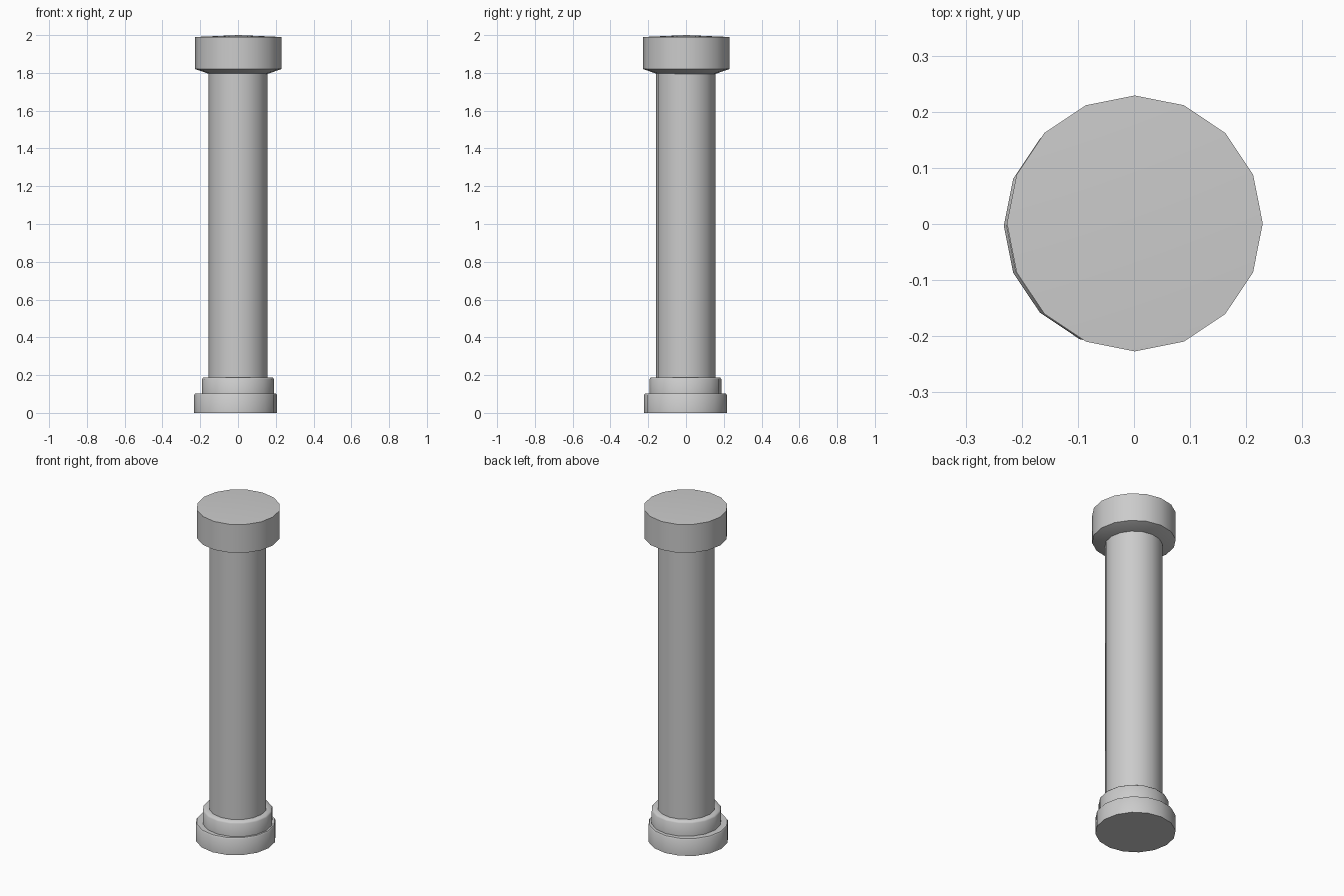
import bpy, bmesh, math

if "Cube" in bpy.data.objects:
    bpy.data.objects.remove(bpy.data.objects["Cube"])

SIDES = 16


def lathe(name, profile, centre, angle=30):
    """Revolve (radius, z) points into a closed 16-sided solid; radius 0 makes an apex."""
    bm = bmesh.new()
    rings = []
    for r, z in profile:
        if r == 0:
            rings.append([bm.verts.new((0, 0, z))] * SIDES)
        else:
            rings.append([bm.verts.new((r * math.cos(2 * math.pi * i / SIDES),
                                        r * math.sin(2 * math.pi * i / SIDES), z))
                          for i in range(SIDES)])
    for a, b in zip(rings, rings[1:]):
        for i in range(SIDES):
            j = (i + 1) % SIDES
            bm.faces.new(list(dict.fromkeys((a[i], a[j], b[j], b[i]))))
    for ring in (rings[0], rings[-1]):
        if ring[0] is not ring[1]:
            bm.faces.new(ring)
    bmesh.ops.recalc_face_normals(bm, faces=bm.faces)
    mesh = bpy.data.meshes.new(name)
    bm.to_mesh(mesh)
    bm.free()
    obj = bpy.data.objects.new(name, mesh)
    obj.location = (centre[0], centre[1], 0)
    bpy.context.collection.objects.link(obj)
    bpy.ops.object.select_all(action='DESELECT')
    obj.select_set(True)
    bpy.context.view_layer.objects.active = obj
    bpy.ops.object.shade_smooth_by_angle(angle=math.radians(angle))
    return obj


# Bottom plinth, slightly off centre
lathe("plinth", [(0.219, 0), (0.219, 0.095), (0.214, 0.102)], (-0.013, -0.003), 40)

# Soft collar between plinth and shaft
lathe("base_collar", [(0.191, 0.095), (0.191, 0.178), (0.184, 0.187), (0.15, 0.188)],
      (0, -0.003), 80)

# Main shaft
lathe("shaft", [(0.157, 0.17), (0.157, 1.80)], (0, -0.002))

# Capital with sloped underside and very shallow top
lathe("capital", [(0.156, 1.795), (0.228, 1.82), (0.228, 1.99), (0, 2.0)],
      (0.0015, 0.001))
